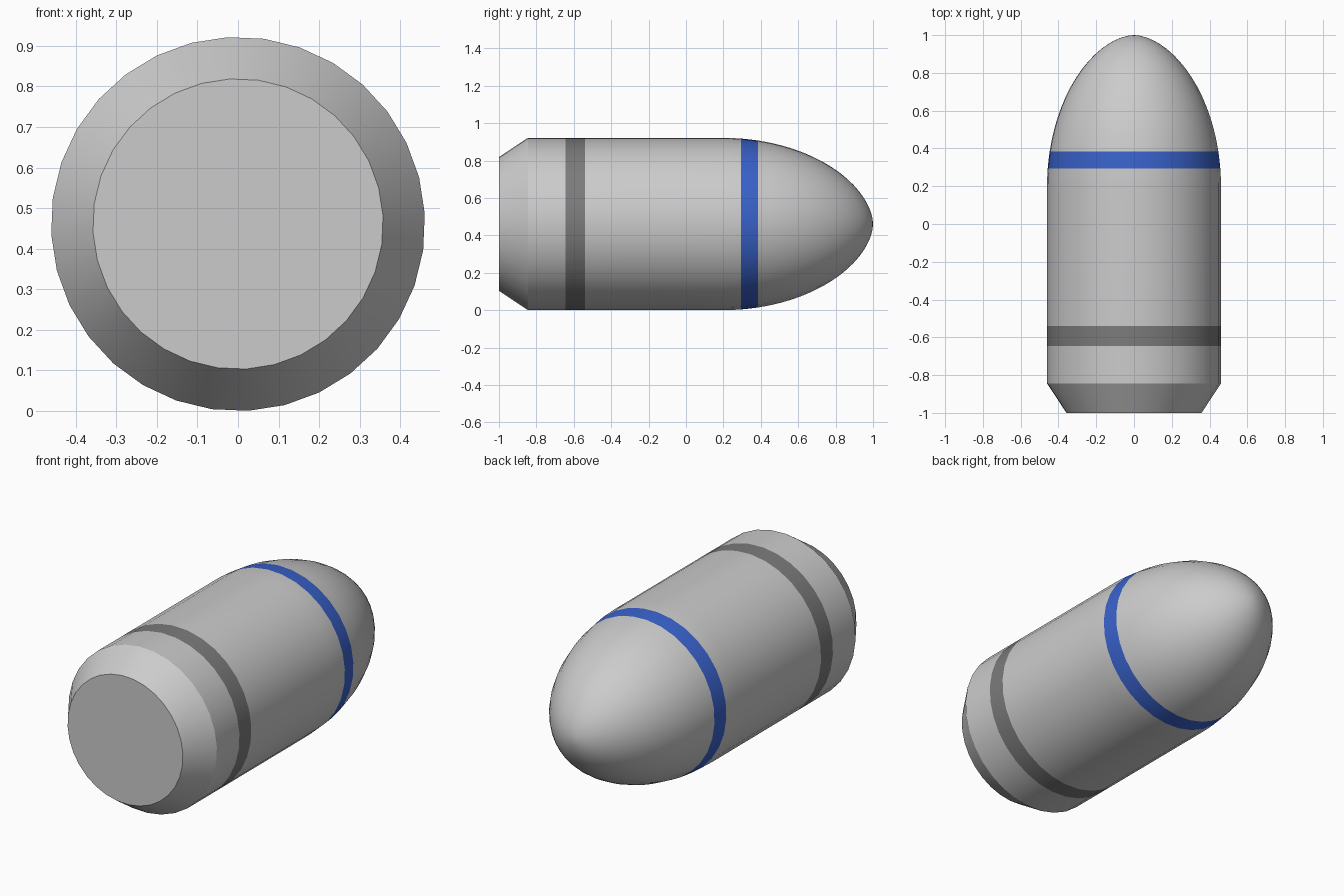
import bpy, bmesh, math

if "Cube" in bpy.data.objects:
    bpy.data.objects.remove(bpy.data.objects["Cube"])

SIDES = 32
R = 0.461          # body radius, also the height of the axis
TURN = math.radians(3.2)
NOSE_START = 0.2


def material(name, rgb):
    mat = bpy.data.materials.new(name)
    mat.diffuse_color = (*rgb, 1)
    mat.use_nodes = True
    mat.node_tree.nodes["Principled BSDF"].inputs["Base Color"].default_value = mat.diffuse_color
    return mat


def nose_radius(y):
    t = max(0, (y - NOSE_START) / (1 - NOSE_START))
    return R * max(0, 1 - t * t) ** 0.56


def lathe(name, profile, mat=None):
    """Spin (y, radius) points about the long axis; a zero radius closes the end."""
    bm = bmesh.new()
    rings = []
    for y, r in profile:
        count = SIDES if r > 1e-6 else 1
        angles = [TURN + math.tau * i / SIDES for i in range(count)]
        rings.append([bm.verts.new((r * math.cos(a), y, R + r * math.sin(a))) for a in angles])
    for a, b in zip(rings, rings[1:]):
        for i in range(SIDES):
            j = (i + 1) % SIDES
            if len(b) == 1:
                bm.faces.new((a[i], b[0], a[j]))
            else:
                bm.faces.new((a[i], b[i], b[j], a[j]))
    if name == "tail":
        bm.faces.new(rings[0])
    bmesh.ops.recalc_face_normals(bm, faces=bm.faces)
    # an open shell: make sure it faces away from the axis
    bm.faces.ensure_lookup_table()
    f = bm.faces[0]
    c = f.calc_center_median()
    if f.normal.x * c.x + f.normal.z * (c.z - R) < 0:
        bmesh.ops.reverse_faces(bm, faces=bm.faces)
    mesh = bpy.data.meshes.new(name)
    bm.to_mesh(mesh)
    bm.free()
    obj = bpy.data.objects.new(name, mesh)
    bpy.context.collection.objects.link(obj)
    if mat:
        mesh.materials.append(mat)
    bpy.ops.object.select_all(action='DESELECT')
    obj.select_set(True)
    bpy.context.view_layer.objects.active = obj
    bpy.ops.object.shade_smooth_by_angle(angle=math.radians(30))
    return obj


dark_grey = material("dark_grey", (0.2, 0.2, 0.2))
blue = material("blue", (0.04, 0.12, 0.59))

# Chamfered tail with its flat end
lathe("tail", [(-1, 0.358), (-0.845, R), (-0.645, R)])

# Dark band near the tail
lathe("rear_band", [(-0.645, R), (-0.54, R)], dark_grey)

# Straight body, just starting to taper
lathe("body", [(-0.54, R), (NOSE_START, R), (0.25, nose_radius(0.25)), (0.295, nose_radius(0.295))])

# Blue band at the shoulder
lathe("front_band", [(y, nose_radius(y)) for y in (0.295, 0.34, 0.385)], blue)

# Rounded nose, rings closing up toward the tip
STEPS = 16
nose_y = [0.385 + 0.615 * math.sin(math.pi / 2 * i / STEPS) for i in range(STEPS + 1)]
lathe("nose", [(y, nose_radius(y)) for y in nose_y])
